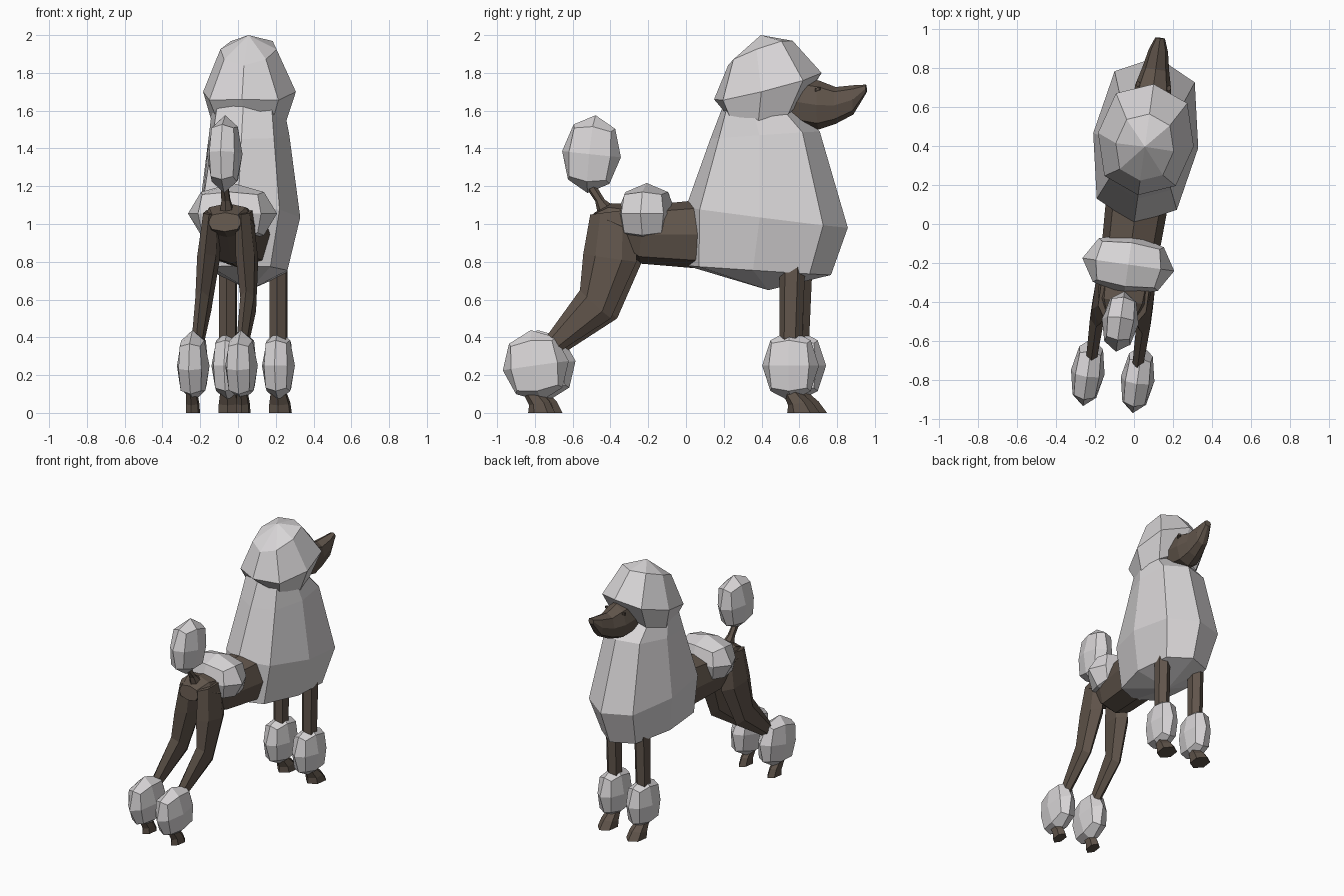
import bpy, bmesh, math
from mathutils import Matrix, Vector

if "Cube" in bpy.data.objects:
    bpy.data.objects.remove(bpy.data.objects["Cube"])

# The whole dog is turned 8 degrees about z; parts are built in its own frame
TURN = Matrix.Rotation(math.radians(-8), 4, 'Z')


def material(name, rgb):
    m = bpy.data.materials.new(name)
    m.diffuse_color = (*rgb, 1)
    m.use_nodes = True
    m.node_tree.nodes["Principled BSDF"].inputs["Base Color"].default_value = m.diffuse_color
    return m


COAT = material("pale_grey_coat", (0.69, 0.67, 0.68))
SKIN = material("dark_brown_skin", (0.118, 0.09, 0.07))


def finish(name, bm, mat):
    bmesh.ops.recalc_face_normals(bm, faces=bm.faces)
    bm.transform(TURN)
    me = bpy.data.meshes.new(name)
    bm.to_mesh(me)
    bm.free()
    me.materials.append(mat)
    ob = bpy.data.objects.new(name, me)
    bpy.context.collection.objects.link(ob)


def loft(name, mat, sections, n=8, u=0.0, power=1.0, start=None, end=None):
    """Section: (y0, z0, y1, z1, half_width, x offset, side sag); start/end are (y, z) tips."""
    bm = bmesh.new()
    rings = []
    for s in sections:
        y0, z0, y1, z1, hw = s[:5]
        du = s[5] if len(s) > 5 else u
        sag = s[6] if len(s) > 6 else 0
        ring = []
        for i in range(n):
            a = 2 * math.pi * i / n
            c, d = [math.copysign(abs(t) ** power, t) if abs(t) > 1e-6 else 0
                    for t in (math.cos(a), math.sin(a))]
            ring.append(bm.verts.new((du + hw * d,
                                      (y0 + y1) / 2 + c * (y1 - y0) / 2,
                                      (z0 + z1) / 2 + c * (z1 - z0) / 2 - sag * abs(d))))
        rings.append(ring)
    for r, q in zip(rings, rings[1:]):
        for i in range(n):
            j = (i + 1) % n
            bm.faces.new((r[i], r[j], q[j], q[i]))
    for ring, tip in ((rings[0], start), (rings[-1], end)):
        if tip:
            t = bm.verts.new((u, *tip))
            for i in range(n):
                bm.faces.new((ring[i], ring[(i + 1) % n], t))
        else:
            bm.faces.new(ring)
    finish(name, bm, mat)


def pom(name, centre, radii, tilt=0):
    """Faceted ball made from a once-divided cube."""
    bm = bmesh.new()
    bmesh.ops.create_cube(bm, size=2)
    bmesh.ops.subdivide_edges(bm, edges=bm.edges[:], cuts=1, use_grid_fill=True)
    for v in bm.verts:
        corner = min(abs(c) for c in v.co) > 0.5
        v.co = v.co.normalized() * (1.08 if corner else 1.0)
    bm.transform(Matrix.Translation(centre) @ Matrix.Rotation(tilt, 4, 'X')
                 @ Matrix.Diagonal((*radii, 1)))
    finish(name, bm, COAT)


# Chest mane
loft("chest_mane", COAT, [
    (0.0, 0.78, 0.775, 0.73, 0.21),
    (0.0, 1.09, 0.865, 0.98, 0.272),
    (0.13, 1.45, 0.715, 1.49, 0.215),
    (0.20, 1.63, 0.56, 1.63, 0.19)], power=0.78, start=(0.44, 0.65))

# Head hair with drooping sides
loft("head_hair", COAT, [
    (0.21, 1.61, 0.62, 1.65, 0.20, 0, 0.085),
    (0.15, 1.66, 0.725, 1.80, 0.248, 0, 0.03),
    (0.225, 1.84, 0.57, 1.97, 0.15, 0, -0.02)], power=0.85,
    start=(0.42, 1.60), end=(0.40, 2.0))

# Muzzle and eyes
loft("muzzle", SKIN, [
    (0.55, 1.53, 0.55, 1.78, 0.10),
    (0.71, 1.50, 0.71, 1.76, 0.093),
    (0.80, 1.53, 0.80, 1.725, 0.07),
    (0.895, 1.58, 0.90, 1.735, 0.05),
    (0.965, 1.695, 0.962, 1.738, 0.025)], power=0.85)

# Rear body
loft("rear_body", SKIN, [
    (0.12, 0.76, 0.10, 1.13, 0.16),
    (-0.24, 0.79, -0.20, 1.10, 0.145),
    (-0.40, 0.93, -0.40, 1.11, 0.13),
    (-0.51, 0.96, -0.49, 1.06, 0.09)], power=0.8)
pom("hip_pom", (0, -0.21, 1.055), (0.238, 0.16, 0.162))

# Tail
loft("tail", SKIN, [
    (-0.47, 1.04, -0.38, 1.09, 0.04),
    (-0.485, 1.12, -0.435, 1.13, 0.026),
    (-0.56, 1.23, -0.51, 1.25, 0.02)], n=6)
pom("tail_pom", (0, -0.505, 1.37), (0.095, 0.158, 0.207), math.radians(-6))

# Legs, feet, leg poms and eyes, both sides
for side, s in (("left", -1), ("right", 1)):
    loft(side + "_eye", SKIN, [
        (0.70, 1.70, 0.73, 1.71, 0.012),
        (0.70, 1.718, 0.73, 1.725, 0.012)], n=6, u=s * 0.08)
    loft(side + "_hind_leg", SKIN, [
        (-0.50, 1.05, -0.26, 1.08, 0.045, s * 0.085),
        (-0.535, 0.84, -0.25, 0.80, 0.058, s * 0.103),
        (-0.55, 0.65, -0.385, 0.50, 0.042, s * 0.120),
        (-0.74, 0.39, -0.65, 0.33, 0.032, s * 0.120),
        (-0.85, 0.25, -0.77, 0.20, 0.03, s * 0.125)], n=6)
    pom(side + "_hind_pom", (s * 0.129, -0.785, 0.25), (0.087, 0.178, 0.19), math.radians(8))
    loft(side + "_hind_foot", SKIN, [
        (-0.86, 0.12, -0.77, 0.12, 0.03),
        (-0.82, 0.04, -0.71, 0.06, 0.036),
        (-0.825, 0.0, -0.68, 0.0, 0.038)], n=6, u=s * 0.135)
    loft(side + "_front_leg", SKIN, [
        (0.52, 0.85, 0.66, 0.85, 0.05),
        (0.52, 0.40, 0.64, 0.40, 0.05),
        (0.54, 0.15, 0.62, 0.15, 0.04)], n=6, u=s * 0.135)
    pom(side + "_front_pom", (s * 0.135, 0.578, 0.25), (0.088, 0.152, 0.19))
    loft(side + "_front_foot", SKIN, [
        (0.53, 0.12, 0.62, 0.12, 0.042),
        (0.565, 0.04, 0.69, 0.06, 0.06),
        (0.56, 0.0, 0.735, 0.0, 0.064)], n=6, u=s * 0.135)
